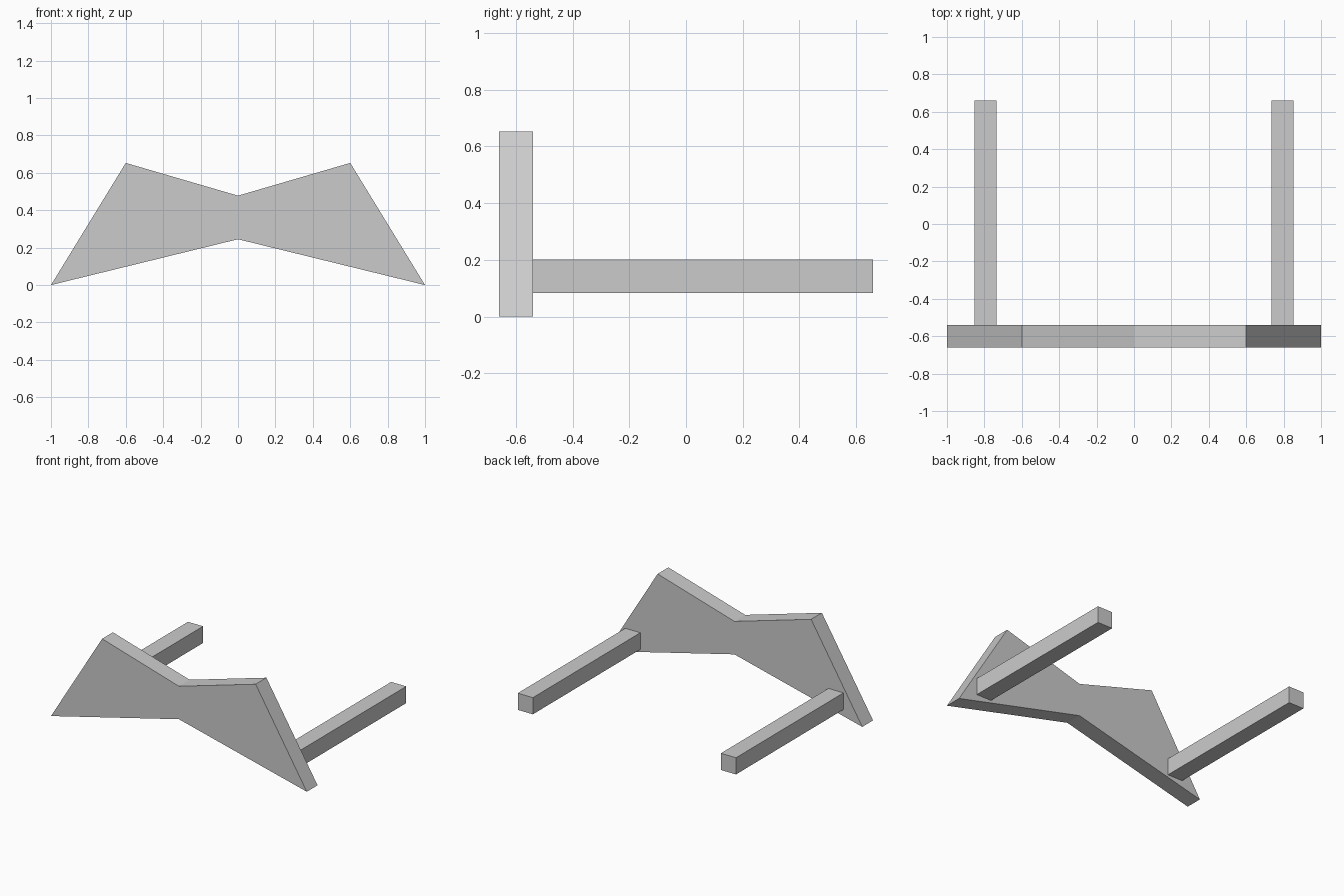
import bpy
import bmesh

cube = bpy.data.objects.get("Cube")
if cube:
    bpy.data.objects.remove(cube, do_unlink=True)

# Plain grey material
grey = bpy.data.materials.new("light_grey")
grey.use_nodes = True
colour = (0.6, 0.6, 0.6, 1)
grey.diffuse_color = colour
grey.node_tree.nodes["Principled BSDF"].inputs["Base Color"].default_value = colour


def extruded(name, outline, y_front, y_back):
    """Extrude an (x, z) outline along y into a flat-faced solid."""
    bm = bmesh.new()
    face = bm.faces.new([bm.verts.new((x, y_front, z)) for x, z in outline])
    result = bmesh.ops.extrude_face_region(bm, geom=[face])
    moved = [v for v in result["geom"] if isinstance(v, bmesh.types.BMVert)]
    bmesh.ops.translate(bm, verts=moved, vec=(0, y_back - y_front, 0))
    bmesh.ops.recalc_face_normals(bm, faces=bm.faces)
    mesh = bpy.data.meshes.new(name)
    bm.to_mesh(mesh)
    bm.free()
    mesh.materials.append(grey)
    obj = bpy.data.objects.new(name, mesh)
    bpy.context.collection.objects.link(obj)
    return obj


FRONT, JOINT, BACK = -0.66, -0.54, 0.66

# Front plate with a bow-shaped outline
extruded("front_plate",
         [(-1, 0), (0, 0.245), (1, 0), (0.6, 0.653), (0, 0.478), (-0.6, 0.653)],
         FRONT, JOINT)

# Two square side arms running back from the plate
ARM_X, ARM_Z, HALF = 0.794, 0.142, 0.059
for name, side in (("left_arm", 1), ("right_arm", -1)):
    x = side * ARM_X
    extruded(name,
             [(x - HALF, ARM_Z - HALF), (x + HALF, ARM_Z - HALF),
              (x + HALF, ARM_Z + HALF), (x - HALF, ARM_Z + HALF)],
             JOINT, BACK)
